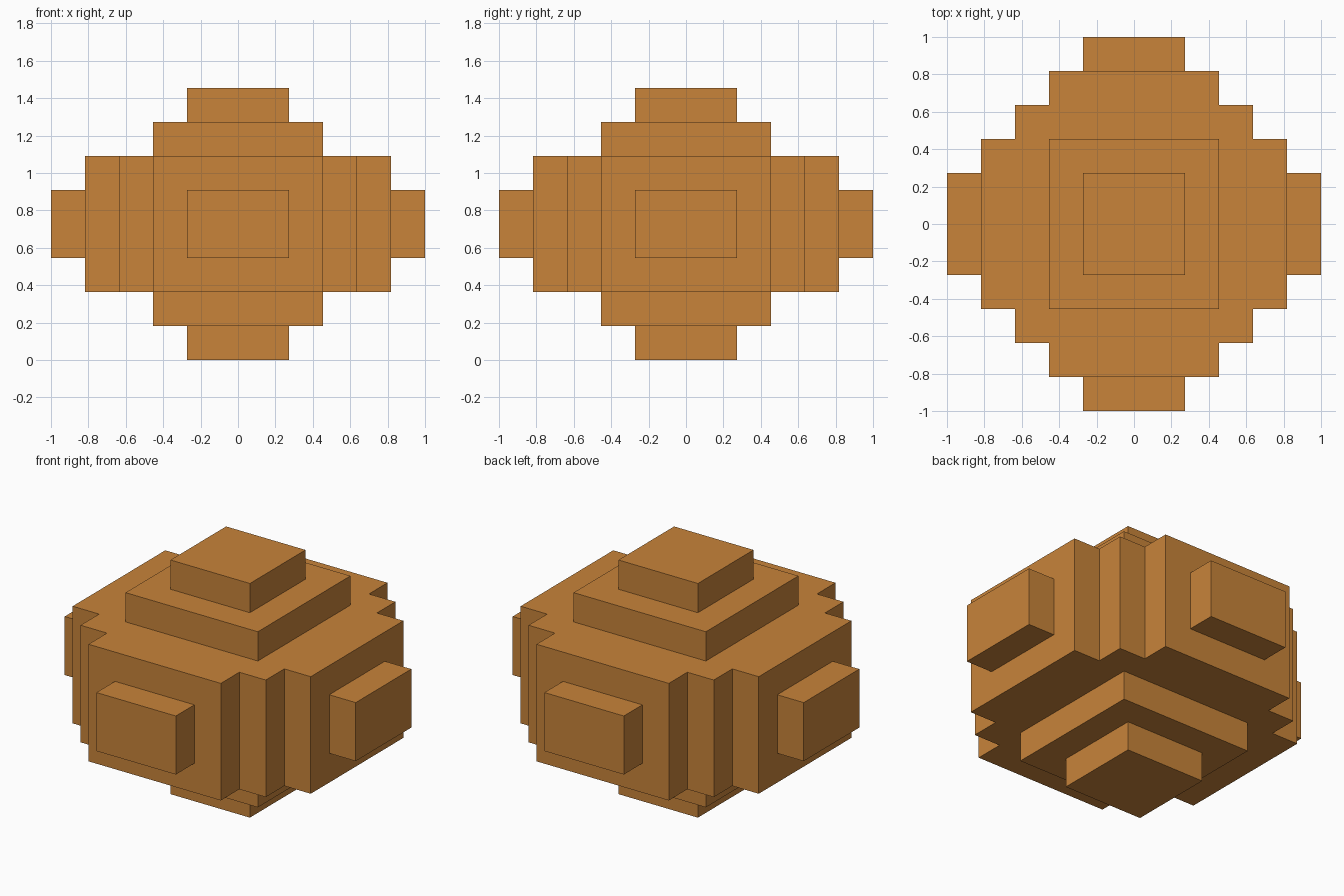
import bpy, bmesh
from mathutils import Matrix, Vector

if "Cube" in bpy.data.objects:
    bpy.data.objects.remove(bpy.data.objects["Cube"])

U = 2 / 11          # one grid step
MID = 4 * U         # height of the centre

mat = bpy.data.materials.new("warm_orange_brown")
mat.diffuse_color = (0.58, 0.23, 0.042, 1)
mat.use_nodes = True
mat.node_tree.nodes["Principled BSDF"].inputs["Base Color"].default_value = mat.diffuse_color


def finish(name, bm):
    bmesh.ops.recalc_face_normals(bm, faces=bm.faces)
    me = bpy.data.meshes.new(name)
    bm.to_mesh(me)
    bm.free()
    me.materials.append(mat)
    ob = bpy.data.objects.new(name, me)
    bpy.context.collection.objects.link(ob)
    return ob


def block(name, centre, size, outward):
    """Box in grid steps around the centre; the face touching the body is left open."""
    bm = bmesh.new()
    m = Matrix.Translation(Vector(centre) * U + Vector((0, 0, MID))) @ Matrix.Diagonal((*[s * U for s in size], 1))
    bmesh.ops.create_cube(bm, size=1, matrix=m)
    bm.normal_update()
    back = [f for f in bm.faces if f.normal.dot(Vector(outward)) < -0.9]
    bmesh.ops.delete(bm, geom=back, context='FACES')
    return finish(name, bm)


# Main body: stepped octagon-like outline, extruded upward
quarter = [(4.5, 2.5), (3.5, 2.5), (3.5, 3.5), (2.5, 3.5), (2.5, 4.5)]
outline = (quarter + [(-x, y) for x, y in reversed(quarter)]
           + [(-x, -y) for x, y in quarter] + [(x, -y) for x, y in reversed(quarter)])
bm = bmesh.new()
base = bm.faces.new([bm.verts.new((x * U, y * U, 2 * U)) for x, y in outline])
top = bmesh.ops.extrude_face_region(bm, geom=[base], use_keep_orig=True)
bmesh.ops.translate(bm, vec=(0, 0, 4 * U), verts=[g for g in top["geom"] if isinstance(g, bmesh.types.BMVert)])
finish("body", bm)

# Stepped tiers above and below
for s, word in ((1, "top"), (-1, "bottom")):
    block(word + "_wide_tier", (0, 0, 2.5 * s), (5, 5, 1), (0, 0, s))
    block(word + "_narrow_tier", (0, 0, 3.5 * s), (3, 3, 1), (0, 0, s))

# Raised panels on the four sides
for s, xw, yw in ((1, "right", "back"), (-1, "left", "front")):
    block(xw + "_panel", (5 * s, 0, 0), (1, 3, 2), (s, 0, 0))
    block(yw + "_panel", (0, 5 * s, 0), (3, 1, 2), (0, s, 0))
